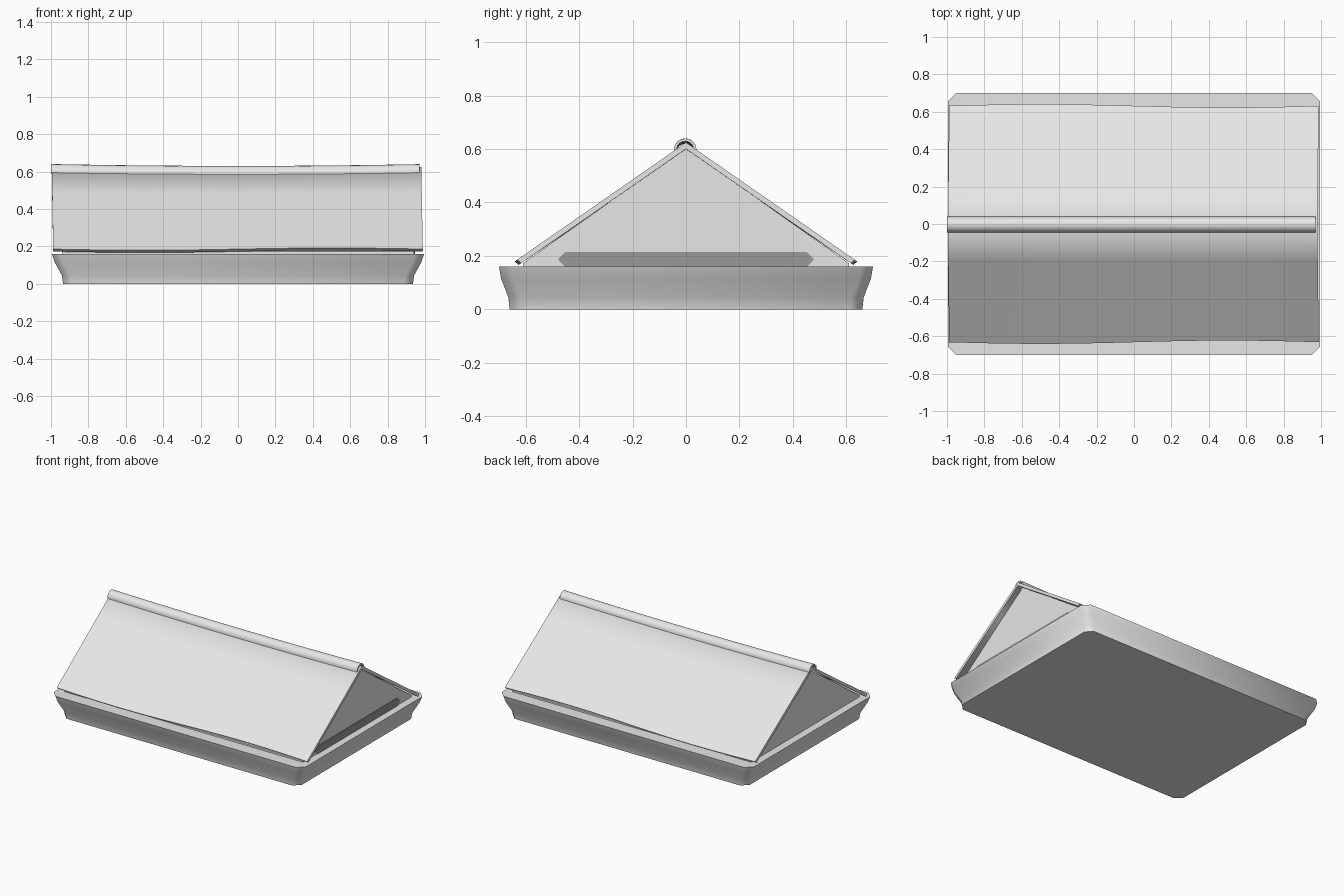
import bpy, bmesh, math

cube = bpy.data.objects.get("Cube")
if cube:
    bpy.data.objects.remove(cube, do_unlink=True)


def material(name, grey):
    m = bpy.data.materials.new(name)
    m.use_nodes = True
    colour = (grey, grey, grey, 1)
    m.diffuse_color = colour
    m.node_tree.nodes["Principled BSDF"].inputs["Base Color"].default_value = colour
    return m


LIGHT = material("light grey", 0.8)
DARK = material("dark grey", 0.32)


def loft(name, rings, mat, angle=40):
    """Skin a list of equal closed rings and cap both ends."""
    bm = bmesh.new()
    loops = [[bm.verts.new(p) for p in ring] for ring in rings]
    n = len(loops[0])
    for a, b in zip(loops, loops[1:]):
        for i in range(n):
            j = (i + 1) % n
            bm.faces.new((a[i], a[j], b[j], b[i]))
    bm.faces.new(loops[0])
    bm.faces.new(loops[-1])
    bmesh.ops.recalc_face_normals(bm, faces=bm.faces)
    mesh = bpy.data.meshes.new(name)
    bm.to_mesh(mesh)
    bm.free()
    mesh.materials.append(mat)
    ob = bpy.data.objects.new(name, mesh)
    bpy.context.collection.objects.link(ob)
    bpy.ops.object.select_all(action='DESELECT')
    ob.select_set(True)
    bpy.context.view_layer.objects.active = ob
    bpy.ops.object.shade_smooth_by_angle(angle=math.radians(angle))
    return ob


def chamfered(hx, hy, c):
    """Rectangle outline with cut corners."""
    return [(hx, hy - c), (hx - c, hy), (c - hx, hy), (-hx, hy - c),
            (-hx, c - hy), (c - hx, -hy), (hx - c, -hy), (hx, c - hy)]


def sag(x):
    return -0.01 * (1 - x * x)


# Flared base tray
profile = [(0.935, 0.66, 0), (0.942, 0.665, 0.045), (0.98, 0.692, 0.115), (0.995, 0.7, 0.16)]
loft("base", [[(x, y, z) for x, y in chamfered(hx, hy, 0.045)] for hx, hy, z in profile],
     LIGHT, 50)


# Sagging roof sheet with wavy eaves
def roof_section(x):
    wave = -0.009 * math.sin(math.pi * x)
    e = 0.632 - wave * -1
    top = 0.625 + sag(x)
    slope = (top - 0.18) / 0.64
    half = [(0, top), (0.2, top - 0.2 * slope), (e, top - e * slope)]
    under = [(e - 0.015, half[2][1] - 0.013), (0.2, half[1][1] - 0.024), (0, top - 0.024)]
    right = half + under
    left = [(-y, z) for y, z in reversed(right[1:-1])]
    return right + left


def roof_ring(x):
    # The ends lean slightly towards -x at the ridge
    return [(x - 0.008 * (1 - abs(y) / 0.64) * abs(x), y, z) for y, z in roof_section(x)]


stations = [-1 + i / 6 for i in range(13)]
loft("roof", [roof_ring(x * 0.988) for x in stations], LIGHT, 78)


# Half-round ridge cap
def ridge_ring(x):
    angles = [math.radians(-15 + 21 * i) for i in range(11)]
    arc = [(0.042, a) for a in angles] + [(0.032, a) for a in reversed(angles)]
    return [(x, -0.003 + r * math.cos(a), 0.598 + sag(x) + r * math.sin(a)) for r, a in arc]


loft("ridge_cap", [ridge_ring(-0.015 + x * 0.985) for x in stations], LIGHT, 40)

# Gable wall filling the space under the roof
gable = [(-0.61, 0.15), (0.61, 0.15), (0.61, 0.172), (0, 0.604), (-0.61, 0.172)]
loft("gable_walls", [[(x, y, z) for y, z in gable] for x in (-0.94, 0.94)], LIGHT, 20)

# Dark strip low on one gable
strip = chamfered(0.478, 0.028, 0.026)
loft("gable_strip", [[(x, y, z + 0.187) for y, z in strip] for x in (0.938, 0.945)], DARK, 20)
